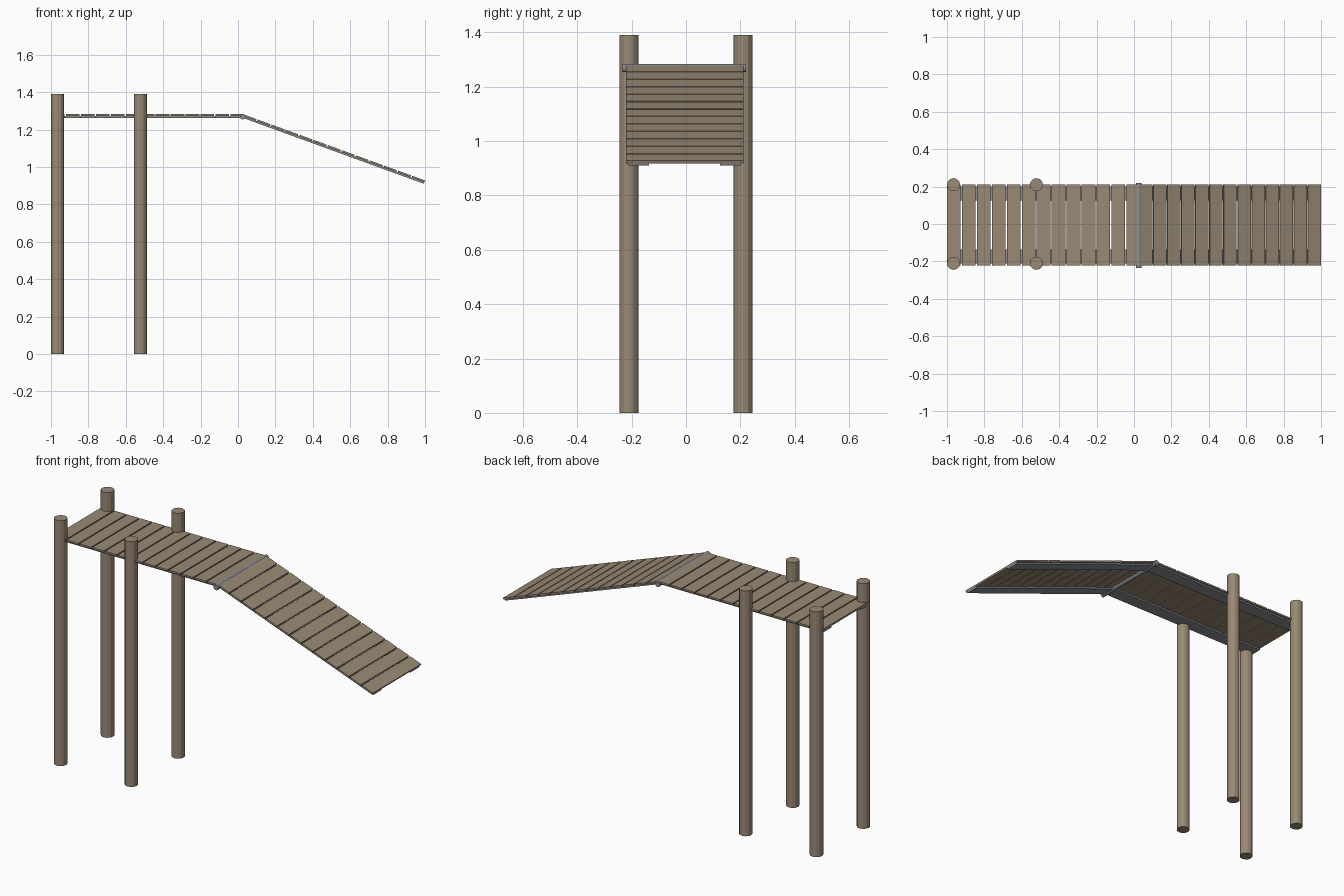
import bpy
import math
from mathutils import Matrix

cube = bpy.data.objects.get("Cube")
if cube:
    bpy.data.objects.remove(cube, do_unlink=True)


def make_material(name, rgb):
    mat = bpy.data.materials.new(name)
    mat.use_nodes = True
    mat.diffuse_color = (*rgb, 1)
    bsdf = next(n for n in mat.node_tree.nodes if n.type == "BSDF_PRINCIPLED")
    bsdf.inputs["Base Color"].default_value = (*rgb, 1)
    return mat


WOOD = make_material("weathered wood", (0.32, 0.252, 0.177))
METAL = make_material("grey metal", (0.26, 0.27, 0.29))


def finish(name, mat):
    obj = bpy.context.object
    obj.name = name
    obj.data.materials.append(mat)
    return obj


def box(name, mat, low, high, frame):
    """Box between two corners, given in a deck's own frame."""
    bpy.ops.mesh.primitive_cube_add(size=1)
    obj = finish(name, mat)
    centre = [(a + b) / 2 for a, b in zip(low, high)]
    size = [b - a for a, b in zip(low, high)]
    obj.data.transform(Matrix.Translation(centre) @ Matrix.Diagonal((*size, 1)))
    obj.matrix_world = frame
    return obj


def cylinder(name, mat, radius, depth, location, sides, rotation=(0, 0, 0)):
    bpy.ops.mesh.primitive_cylinder_add(vertices=sides, radius=radius, depth=depth,
                                        location=location, rotation=rotation)
    return finish(name, mat)


# Four round posts
HEIGHT = 1.39
for label, x in (("outer", -0.965), ("inner", -0.522)):
    for side, y in (("right", -0.21), ("left", 0.21)):
        cylinder(f"{label}_post_{side}", WOOD, 0.035, HEIGHT, (x, y, HEIGHT / 2), 12)

# Level deck and sloping ramp: planks on two flat rails
HINGE_X, HINGE_Z = 0.025, 1.269
PITCH, PLANK, COUNT = 0.08, 0.073, 13
LENGTH = PITCH * (COUNT - 1) + PLANK


def deck(name, start, frame):
    for i in range(COUNT):
        x = start + i * PITCH
        box(f"{name}_plank_{i + 1}", WOOD, (x, -0.221, 0.003), (x + PLANK, 0.211, 0.013), frame)
    for side, y in (("right", -0.211), ("left", 0.125)):
        box(f"{name}_rail_{side}", METAL, (min(start, 0), y, -0.006),
            (max(start + LENGTH, 0), y + 0.075, 0.003), frame)


hinge = Matrix.Translation((HINGE_X, 0, HINGE_Z))
deck("walkway", -1 - HINGE_X, hinge)
deck("ramp", 0, hinge @ Matrix.Rotation(math.radians(20), 4, "Y"))

# Hinge rod across the joint
rod = cylinder("hinge_rod", METAL, 0.015, 0.454, (HINGE_X, -0.007, HINGE_Z), 12,
               (math.pi / 2, 0, 0))
bpy.ops.object.shade_smooth_by_angle(angle=math.radians(35))
